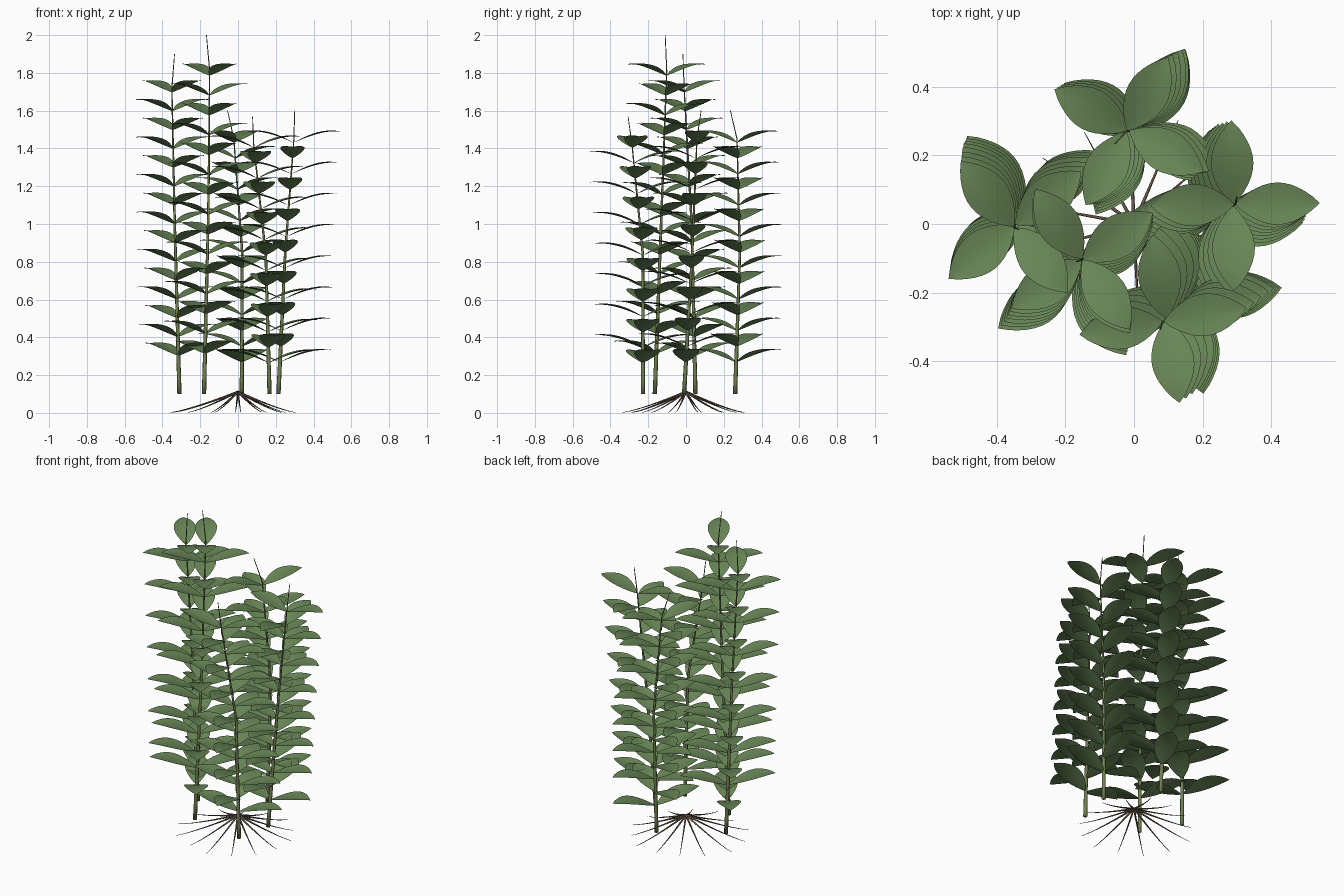
import bpy, bmesh, math, random
from mathutils import Vector

if "Cube" in bpy.data.objects:
    bpy.data.objects.remove(bpy.data.objects["Cube"])

random.seed(4)


def material(name, rgb):
    m = bpy.data.materials.new(name)
    m.diffuse_color = (*rgb, 1)
    m.use_nodes = True
    m.node_tree.nodes["Principled BSDF"].inputs["Base Color"].default_value = m.diffuse_color
    return m


LEAF = material("leaf_green", (0.14, 0.24, 0.095))
STEM = material("stem_green", (0.17, 0.22, 0.085))
ROOT = material("root_brown", (0.13, 0.09, 0.06))


def finish(bm, name, mat):
    me = bpy.data.meshes.new(name)
    bm.to_mesh(me)
    bm.free()
    for p in me.polygons:
        p.use_smooth = True
    me.materials.append(mat)
    ob = bpy.data.objects.new(name, me)
    bpy.context.collection.objects.link(ob)
    return ob


def tube(bm, pts, radii, sides=8):
    """Tapered tube along a path, capped at both ends."""
    rings = []
    for i, p in enumerate(pts):
        d = (pts[min(i + 1, len(pts) - 1)] - pts[max(i - 1, 0)]).normalized()
        u = d.orthogonal().normalized() if abs(d.z) < 0.7 else d.cross(Vector((0, 1, 0))).normalized()
        v = d.cross(u)
        rings.append([bm.verts.new(p + radii[i] * (u * math.cos(a) + v * math.sin(a)))
                      for a in (2 * math.pi * k / sides for k in range(sides))])
    for a, b in zip(rings, rings[1:]):
        for k in range(sides):
            n = (k + 1) % sides
            bm.faces.new((a[k], a[n], b[n], b[k]))
    bm.faces.new(rings[0][::-1])
    bm.faces.new(rings[-1])


def leaf(bm, base, angle, length, rows=12):
    """Pointed oval blade, slightly cupped, that rises and flattens at the tip."""
    out = Vector((math.cos(angle), math.sin(angle), 0))
    side = Vector((-out.y, out.x, 0))
    prev = None
    for i in range(rows + 1):
        t = i / rows
        half = 0.25 * length * max(math.sin(math.pi * t), 0) ** 0.85
        z = 0.245 * length * math.sin(math.pi / 2 * 1.1 * t)
        mid = base + out * length * t + Vector((0, 0, z))
        if i in (0, rows):
            row = [bm.verts.new(mid)]
        else:
            row = [bm.verts.new(mid + side * half * s + Vector((0, 0, 0.13 * half * s * s)))
                   for s in (-1, -0.5, 0, 0.5, 1)]
        if prev:
            for k in range(4):
                if len(prev) == 1:
                    bm.faces.new((prev[0], row[k], row[k + 1]))
                elif len(row) == 1:
                    bm.faces.new((prev[k], row[0], prev[k + 1]))
                else:
                    bm.faces.new((prev[k], row[k], row[k + 1], prev[k + 1]))
        prev = row


# Stems: top height, angle of the even leaf pairs, xy path at t = 0, 0.5, 0.9, 1
KEYS = (0, 0.5, 0.9, 1)
STEMS = [
    (1.90, 129, [(-.31, .05), (-.335, .03), (-.35, -.01), (-.336, -.016)]),
    (2.00, 124, [(-.18, -.165), (-.157, -.13), (-.15, -.102), (-.167, -.11)]),
    (1.60, 61, [(.02, .26), (.022, .285), (-.022, .27), (-.055, .235)]),
    (1.57, 9, [(.167, -.228), (.147, -.228), (.083, -.286), (.077, -.307)]),
    (1.60, 1, [(.214, -.01), (.25, .033), (.296, .058), (.3, .08)]),
]


def point(top, path, t):
    for i in range(3):
        if t <= KEYS[i + 1]:
            break
    f = (t - KEYS[i]) / (KEYS[i + 1] - KEYS[i])
    xy = Vector(path[i]).lerp(Vector(path[i + 1]), f)
    return Vector((xy.x, xy.y, 0.1 + (top - 0.1) * t))


for n, (top, deg, path) in enumerate(STEMS, 1):
    # stem
    bm = bmesh.new()
    ts = [k / 20 for k in range(21)]
    tube(bm, [point(top, path, t) for t in ts], [0.0115 - 0.0095 * t for t in ts])
    finish(bm, f"stem_{n}", STEM)
    # crossed opposite leaf pairs, getting shorter upwards
    bm = bmesh.new()
    for i in range(15):
        t = 0.112 + 0.775 * i / 14
        a = math.radians(deg + 90 * (i % 2))
        length = 0.272 - 0.025 * i / 14
        for turn in (0, math.pi):
            leaf(bm, point(top, path, t), a + turn, length)
    bmesh.ops.reverse_faces(bm, faces=bm.faces)
    finish(bm, f"leaves_{n}", LEAF)

# roots fanning from a central crown down to the ground
bm = bmesh.new()
for k in range(14):
    a = math.radians(15.5) + 2 * math.pi * k / 14
    r = random.uniform(0.3, 0.37)
    pts, rad = [], []
    for i in range(9):
        t = i / 8
        z = 0.11 * (1 - t) ** 1.25 + 0.002
        pts.append(Vector((r * t * math.cos(a), r * t * math.sin(a), z)))
        rad.append(0.005 * (1 - t) + 0.001)
    tube(bm, pts, rad, 6)
finish(bm, "roots", ROOT)
